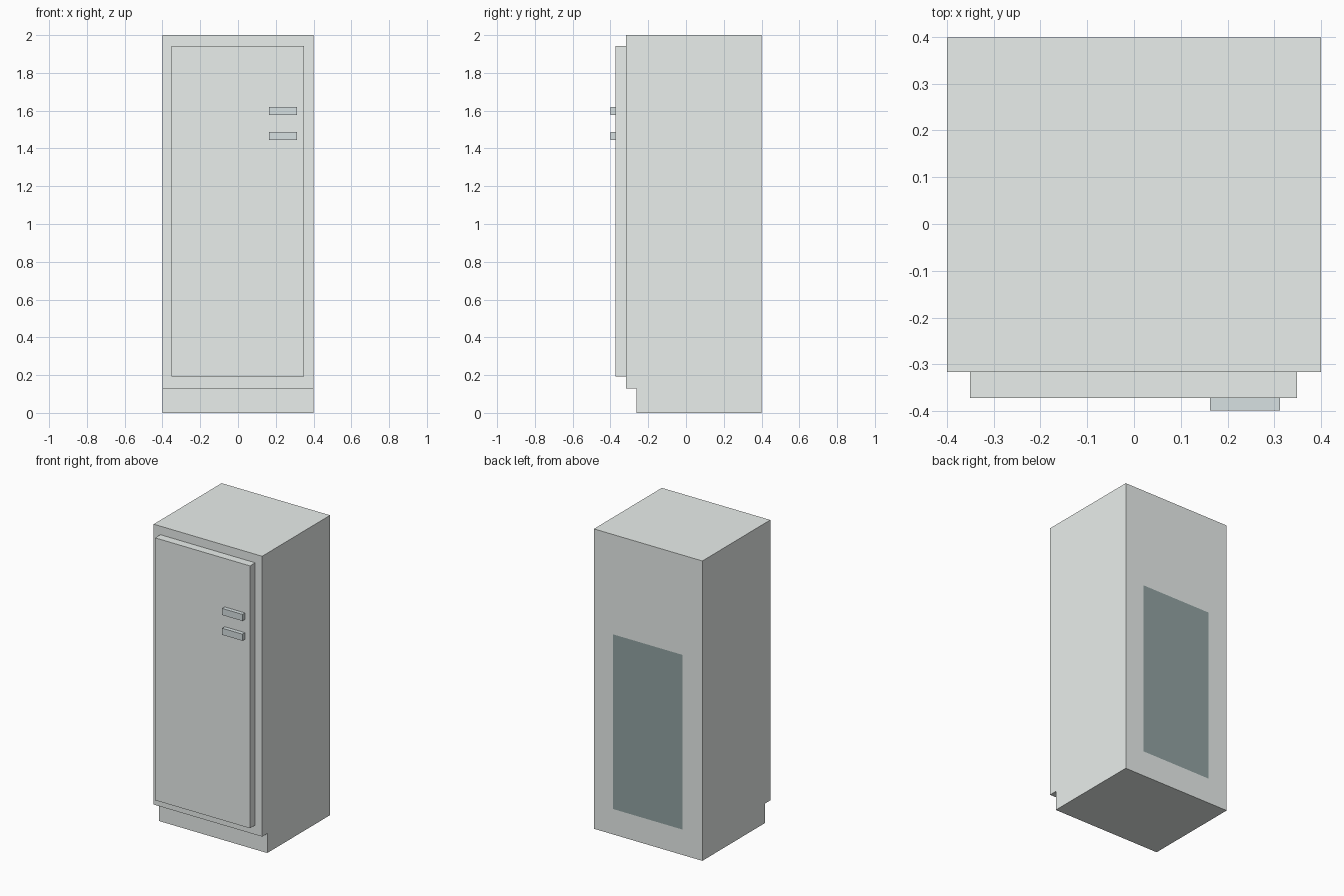
import bpy, bmesh

if "Cube" in bpy.data.objects:
    bpy.data.objects.remove(bpy.data.objects["Cube"])


def material(name, color):
    mat = bpy.data.materials.new(name)
    mat.diffuse_color = color
    mat.use_nodes = True
    mat.node_tree.nodes["Principled BSDF"].inputs["Base Color"].default_value = mat.diffuse_color
    return mat


def add_object(name, bm, mat):
    bmesh.ops.recalc_face_normals(bm, faces=bm.faces)
    mesh = bpy.data.meshes.new(name)
    bm.to_mesh(mesh)
    bm.free()
    obj = bpy.data.objects.new(name, mesh)
    bpy.context.collection.objects.link(obj)
    mesh.materials.append(mat)
    return obj


def box(name, x, y, z, mat):
    bm = bmesh.new()
    bmesh.ops.create_cube(bm, size=1)
    for v in bm.verts:
        v.co = [lo + (c + 0.5) * (hi - lo) for c, (lo, hi) in zip(v.co, (x, y, z))]
    return add_object(name, bm, mat)


body_mat = material("body_white", (0.82, 0.86, 0.84, 1))
handle_mat = material("handle_metal", (0.68, 0.75, 0.76, 1))
panel_mat = material("rear_panel_grey", (0.29, 0.37, 0.37, 1))

# Cabinet: side profile with a toe-kick notch, extruded across the width
profile = [(-0.263, 0), (0.399, 0), (0.399, 2), (-0.317, 2), (-0.317, 0.13), (-0.263, 0.13)]
bm = bmesh.new()
side = bm.faces.new([bm.verts.new((-0.4, y, z)) for y, z in profile])
ext = bmesh.ops.extrude_face_region(bm, geom=[side], use_keep_orig=True)
bmesh.ops.translate(bm, vec=(0.8, 0, 0),
                    verts=[g for g in ext["geom"] if isinstance(g, bmesh.types.BMVert)])
add_object("cabinet", bm, body_mat)

# Door
box("door", (-0.351, 0.349), (-0.372, -0.317), (0.193, 1.943), body_mat)

# Two handles
for name, z in (("lower_handle", 1.444), ("upper_handle", 1.576)):
    box(name, (0.163, 0.312), (-0.399, -0.372), (z, z + 0.044), handle_mat)

# Thin panel on the back
bm = bmesh.new()
bm.faces.new([bm.verts.new((x, 0.4, z)) for x, z in
              ((0.26, 0.17), (-0.255, 0.17), (-0.255, 1.335), (0.26, 1.335))])
panel = add_object("rear_panel", bm, panel_mat)
if panel.data.polygons[0].normal.y < 0:
    panel.data.flip_normals()
